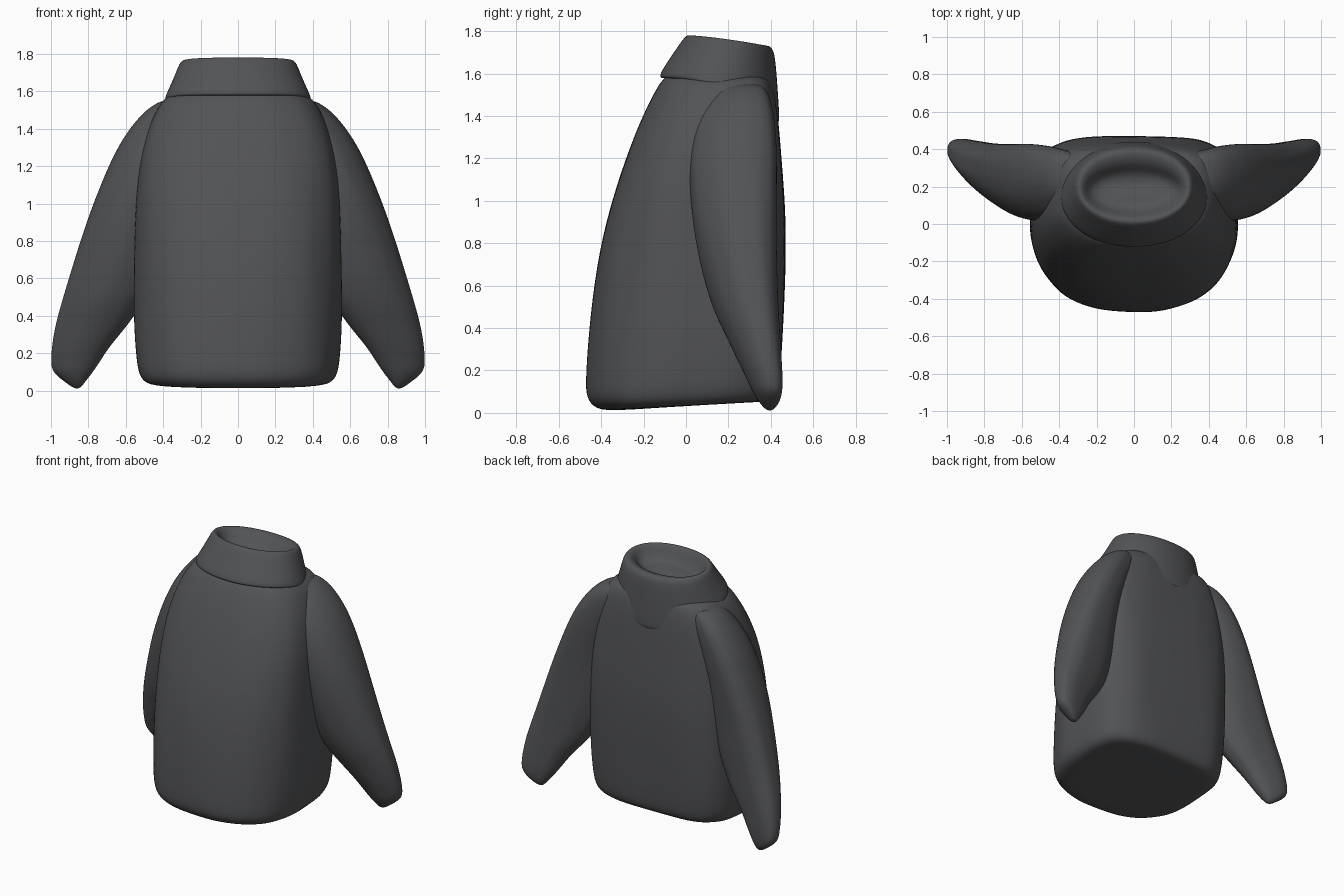
import bpy, bmesh
from math import sin, cos, pi

SEG = 48
cloth = bpy.data.materials.new("dark_cloth")
cloth.diffuse_color = (0.085, 0.087, 0.092, 1)


def power(v, n):
    return abs(v) ** (2 / n) * (1 if v >= 0 else -1)


def ring(cx, hw, yf, yc, yb, zf, zb, nf=2.0, nb=2.0, dip=1.0, fold=0.0, shear=0.0):
    """Closed outline: yc is the widest line, zf/zb are the front/back heights."""
    pts = []
    for i in range(SEG):
        a = 2 * pi * i / SEG
        n = nf if cos(a) > 0 else nb
        s, c = power(sin(a), n), power(cos(a), n)
        y = yc - c * ((yc - yf) if c > 0 else (yb - yc))
        t = min(1.0, max(0.0, (y - yf) / (yb - yf)))
        k = 1 + fold * (sin(9 * a + 4 * zf) + 0.6 * sin(15 * a - 3 * zf))
        pts.append((cx + s * hw * k, yc + (y - yc) * k + shear * s * hw,
                    zf + (zb - zf) * t ** dip))
    return pts


def loft(name, rings, mirror=False):
    bm = bmesh.new()
    rows = [[bm.verts.new(p) for p in r] for r in rings]
    for a, b in zip(rows, rows[1:]):
        for i in range(SEG):
            j = (i + 1) % SEG
            bm.faces.new((a[i], a[j], b[j], b[i]))
    bm.faces.new(rows[0])
    bm.faces.new(rows[-1])
    bmesh.ops.recalc_face_normals(bm, faces=bm.faces)
    for f in bm.faces:
        f.smooth = True
    me = bpy.data.meshes.new(name)
    bm.to_mesh(me)
    bm.free()
    me.materials.append(cloth)
    ob = bpy.data.objects.new(name, me)
    bpy.context.collection.objects.link(ob)
    if mirror:
        m = ob.modifiers.new("mirror", "MIRROR")
        m.use_mirror_merge = False
    s = ob.modifiers.new("smooth", "SUBSURF")
    s.levels = s.render_levels = 2
    return ob


# Body: front height, back height, half width, front, widest, back
body = [
    (0.02, 0.05, 0.20, -0.18, 0.0, 0.20),
    (0.01, 0.05, 0.42, -0.36, 0.0, 0.36),
    (0.02, 0.06, 0.50, -0.43, 0.0, 0.41),
    (0.07, 0.10, 0.53, -0.47, 0.0, 0.435),
    (0.15, 0.17, 0.545, -0.474, 0.02, 0.445),
    (0.40, 0.40, 0.56, -0.458, 0.04, 0.46),
    (0.70, 0.70, 0.555, -0.422, 0.04, 0.472),
    (0.95, 0.95, 0.55, -0.367, 0.05, 0.47),
    (1.20, 1.20, 0.535, -0.287, 0.07, 0.45),
    (1.40, 1.40, 0.485, -0.207, 0.11, 0.435),
    (1.53, 1.53, 0.425, -0.14, 0.15, 0.415),
    (1.59, 1.58, 0.37, -0.10, 0.16, 0.39),
    (1.61, 1.60, 0.28, -0.03, 0.16, 0.34),
]
loft("body", [ring(0, hw, yf, yc, yb, zf, zb, 2.45, 3.8, fold=0.004)
              for zf, zb, hw, yf, yc, yb in body])

# Sleeves: height, inner x, outer x, front, back
sleeve = [
    (0.01, 0.845, 0.875, 0.38, 0.41),
    (0.05, 0.815, 0.93, 0.345, 0.44),
    (0.10, 0.775, 0.995, 0.315, 0.45),
    (0.16, 0.735, 1.00, 0.29, 0.45),
    (0.24, 0.685, 0.995, 0.25, 0.445),
    (0.36, 0.58, 0.975, 0.195, 0.435),
    (0.50, 0.49, 0.935, 0.125, 0.425),
    (0.70, 0.42, 0.875, 0.07, 0.42),
    (0.92, 0.40, 0.805, 0.03, 0.42),
    (1.15, 0.36, 0.715, 0.015, 0.425),
    (1.32, 0.30, 0.635, 0.03, 0.42),
    (1.44, 0.25, 0.55, 0.07, 0.405),
    (1.52, 0.20, 0.47, 0.11, 0.38),
    (1.56, 0.20, 0.39, 0.16, 0.34),
]
loft("sleeve", [ring((xi + xo) / 2, (xo - xi) / 2, yf, (yf + yb) / 2, yb, z, z,
                     1.95, 2.5, fold=0.004, shear=0.18)
                for z, xi, xo, yf, yb in sleeve], mirror=True)

# Collar: tapered band, dipping at the back, with a rolled rim and sunken opening
collar = [
    (1.59, 1.42, 0.32, -0.06, 0.38),
    (1.575, 1.36, 0.38, -0.11, 0.425),
    (1.585, 1.37, 0.395, -0.125, 0.442),
    (1.61, 1.42, 0.39, -0.118, 0.44),
    (1.69, 1.60, 0.35, -0.065, 0.428),
    (1.755, 1.70, 0.32, -0.02, 0.418),
    (1.78, 1.73, 0.305, 0.0, 0.40),
    (1.783, 1.735, 0.285, 0.02, 0.37),
    (1.765, 1.715, 0.262, 0.042, 0.32),
    (1.71, 1.67, 0.235, 0.07, 0.285),
    (1.68, 1.65, 0.19, 0.10, 0.25),
    (1.675, 1.65, 0.08, 0.15, 0.20),
]
loft("collar", [ring(0, hw, yf, (yf + yb) / 2, yb, zf, zb, 2.1, 2.1,
                     dip=2.2 if i < 4 else 1.4)
                for i, (zf, zb, hw, yf, yb) in enumerate(collar)])
